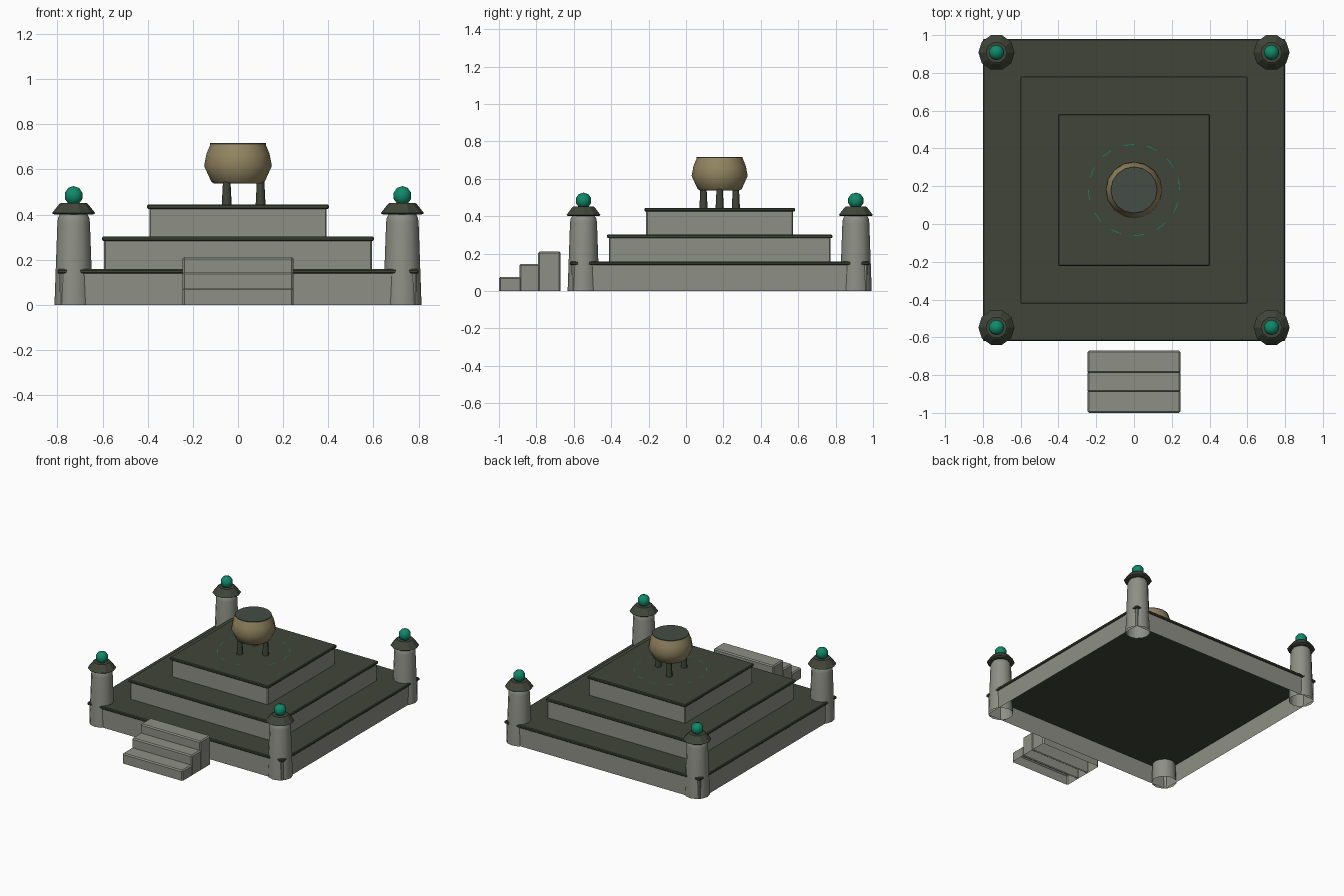
import bpy, bmesh
from math import pi, cos, sin, radians
from mathutils import Matrix

if "Cube" in bpy.data.objects:
    bpy.data.objects.remove(bpy.data.objects["Cube"], do_unlink=True)


def material(name, rgb):
    m = bpy.data.materials.new(name)
    m.use_nodes = True
    m.diffuse_color = (*rgb, 1)
    m.node_tree.nodes["Principled BSDF"].inputs["Base Color"].default_value = (*rgb, 1)
    return m


STONE = material("grey stone", (0.27, 0.28, 0.24))
DARK = material("dark moss stone", (0.052, 0.06, 0.04))
BRONZE = material("aged bronze", (0.29, 0.235, 0.12))
JADE = material("jade green", (0.005, 0.25, 0.14))
LID = material("dark patina", (0.058, 0.074, 0.058))

CY = 0.18  # centre of the platform in y


def finish(bm, name, mat, loc=(0, 0, 0), smooth=None):
    me = bpy.data.meshes.new(name)
    bm.to_mesh(me)
    bm.free()
    me.materials.append(mat)
    if smooth:
        me.shade_smooth()
        me.set_sharp_from_angle(angle=radians(smooth))
    ob = bpy.data.objects.new(name, me)
    ob.location = loc
    bpy.context.collection.objects.link(ob)
    return ob


def box(name, mat, x, y, z, bevel=0.006, top=True, bottom=True):
    """Bevelled box from (low, high) ranges, optionally open above or below."""
    bm = bmesh.new()
    bmesh.ops.create_cube(bm, size=1)
    for v in bm.verts:
        v.co = [r[0] if c < 0 else r[1] for c, r in zip(v.co, (x, y, z))]
    bm.normal_update()
    drop = [f for f in bm.faces
            if (f.normal.z > 0.5 and not top) or (f.normal.z < -0.5 and not bottom)]
    bmesh.ops.delete(bm, geom=drop, context='FACES')
    edges = [e for e in bm.edges if len(e.link_faces) == 2]
    bmesh.ops.bevel(bm, geom=edges, offset=bevel, segments=1, affect='EDGES')
    return finish(bm, name, mat)


def lathe(name, mat, profile, sides, loc, cap_low=True, cap_high=True, smooth=None):
    """Revolve (radius, height) points, listed from bottom to top."""
    bm = bmesh.new()
    rings = [[bm.verts.new((r * cos(2 * pi * i / sides), r * sin(2 * pi * i / sides), z))
              for i in range(sides)] for r, z in profile]
    for a, b in zip(rings, rings[1:]):
        for i in range(sides):
            j = (i + 1) % sides
            bm.faces.new((a[i], a[j], b[j], b[i]))
    if cap_low:
        bm.faces.new(rings[0][::-1])
    if cap_high:
        bm.faces.new(rings[-1])
    return finish(bm, name, mat, loc, smooth)


# Stepped platform: open stone walls under overhanging slabs
low = 0
for tier, (half, top) in enumerate([(0.8, 0.158), (0.602, 0.302), (0.402, 0.444)], 1):
    w = half - 0.009
    box(f"tier_{tier}_walls", STONE, (-w, w), (CY - w, CY + w), (low, top - 0.018),
        top=False, bottom=False)
    box(f"tier_{tier}_slab", DARK, (-half, half), (CY - half, CY + half),
        (top - 0.02, top), bevel=0.005)
    low = top - 0.004

# Detached front stairs
for n, (front, back, top) in enumerate([(-1.0, -0.88, 0.075), (-0.89, -0.78, 0.145),
                                        (-0.79, -0.67, 0.211)], 1):
    box(f"stair_{n}", STONE, (-0.246, 0.246), (front, back), (0, top),
        bevel=0.008, bottom=False)

# Corner pillars with caps and orbs
for sx, side in ((-1, "right"), (1, "left")):
    for sy, end in ((-1, "front"), (1, "back")):
        at = (sx * 0.728, CY + sy * 0.728, 0)
        lathe(f"{end}_{side}_pillar", STONE,
              [(0.085, 0), (0.072, 0.365), (0.069, 0.385), (0.06, 0.402)],
              12, at, cap_low=False, smooth=40)
        lathe(f"{end}_{side}_pillar_cap", DARK,
              [(0.086, 0.4), (0.096, 0.406), (0.064, 0.446), (0.056, 0.452)], 10, at)
        bm = bmesh.new()
        bmesh.ops.create_uvsphere(bm, u_segments=10, v_segments=5, radius=0.043,
                                  matrix=Matrix.Translation((0, 0, 0.483)))
        finish(bm, f"{end}_{side}_orb", JADE, at, smooth=50)

# Bronze cauldron, its lid and three legs
centre = (0, CY, 0)
lathe("cauldron_bowl", BRONZE,
      [(0.105, 0.537), (0.118, 0.545), (0.15, 0.615), (0.14, 0.668), (0.122, 0.712)],
      16, centre, smooth=40)
lathe("cauldron_lid", LID, [(0.123, 0.703), (0.123, 0.717)], 16, centre)
for n in range(3):
    a = 2 * pi * n / 3
    lathe(f"cauldron_leg_{n + 1}", DARK, [(0.022, 0.442), (0.016, 0.56)], 8,
          (0.1 * cos(a), CY + 0.1 * sin(a), 0), smooth=50)

# Broken jade ring inlaid in the top slab
bm = bmesh.new()
for n in range(12):
    arc = [2 * pi * (n + 0.45 * t) / 12 for t in (0, 0.5, 1)]
    inner, outer = [[bm.verts.new((r * cos(a), r * sin(a), 0.4455)) for a in arc]
                    for r in (0.239, 0.243)]
    for k in range(2):
        bm.faces.new((inner[k], outer[k], outer[k + 1], inner[k + 1]))
finish(bm, "inlaid_ring", JADE, centre)
